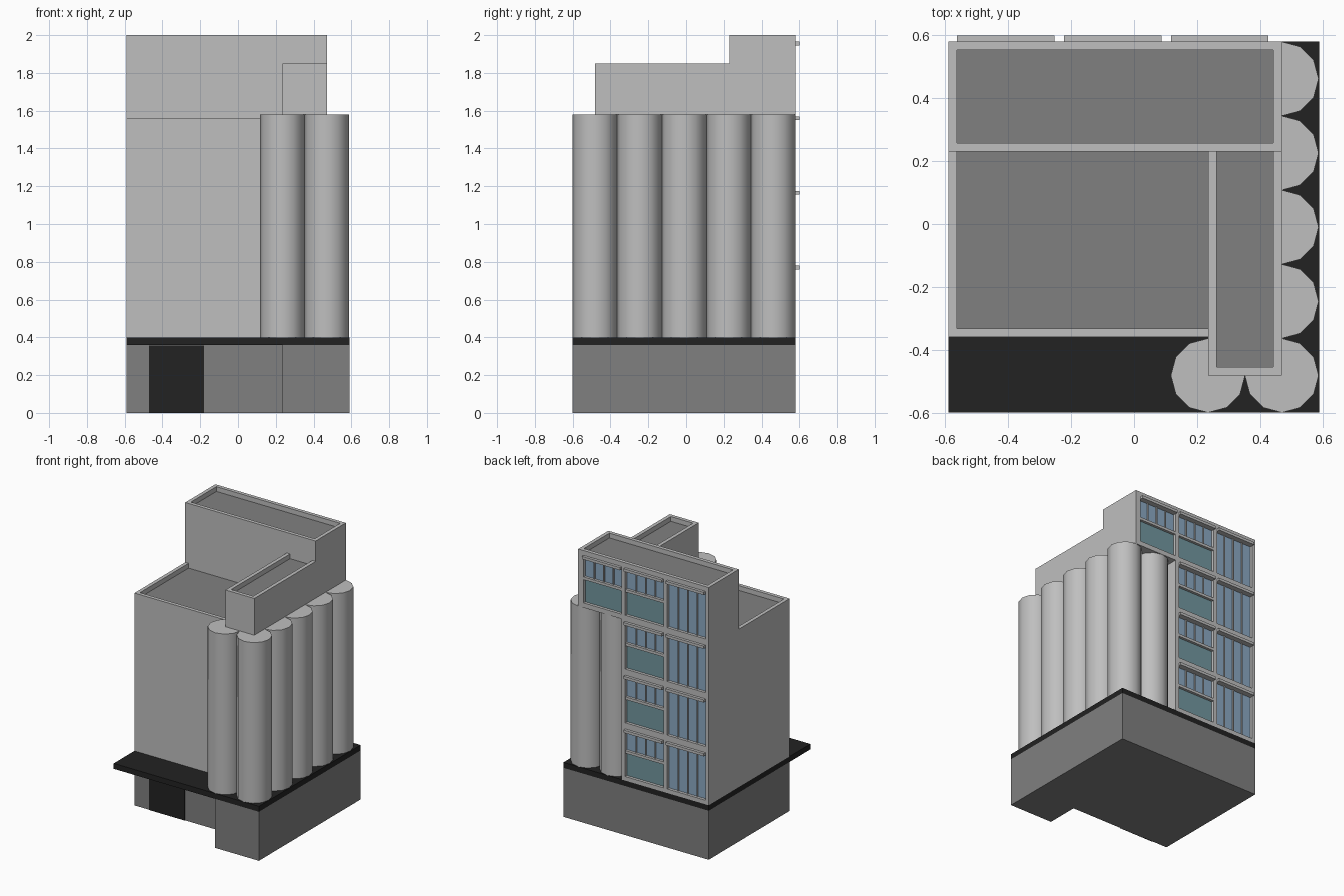
import bpy
from math import radians

if "Cube" in bpy.data.objects:
    bpy.data.objects.remove(bpy.data.objects["Cube"], do_unlink=True)


def material(name, r, g, b):
    m = bpy.data.materials.new(name)
    m.use_nodes = True
    m.diffuse_color = (r, g, b, 1)
    m.node_tree.nodes["Principled BSDF"].inputs["Base Color"].default_value = (r, g, b, 1)
    return m


LIGHT = material("light_concrete", 0.52, 0.52, 0.52)
GREY = material("mid_grey", 0.216, 0.216, 0.216)
BLACK = material("near_black", 0.016, 0.016, 0.016)
BLUE = material("blue_glass", 0.26, 0.40, 0.55)
TEAL = material("teal_panel", 0.17, 0.31, 0.35)


def box(name, x, y, z, mat, top=None):
    """Box from three (low, high) ranges, with an optional top colour."""
    bpy.ops.mesh.primitive_cube_add(size=1)
    o = bpy.context.object
    o.name = name
    for v in o.data.vertices:
        v.co = [lo + (c + 0.5) * (hi - lo) for c, (lo, hi) in zip(v.co, (x, y, z))]
    o.data.materials.append(mat)
    if top:
        o.data.materials.append(top)
        for f in o.data.polygons:
            f.material_index = int(f.normal.z > 0.5)
    return o


L, R, F, B = -0.59, 0.59, -0.6, 0.58      # footprint
MAIN_F, STEP, ARM_L, ARM_R = -0.36, 0.23, 0.235, 0.47
BACK = 0.555                              # glass plane
RIM, DEEP = 0.027, 0.035                  # parapet width and roof depth
WALL_R = 0.117                            # right end of lower rear wall
SLAB, MAIN_T, COL_T, ARM_T, TOP = 0.40, 1.56, 1.58, 1.85, 2.0

# Ground storey with a recessed entrance, and the dark slab over it
box("base_rear", (L, R), (MAIN_F, B), (0, 0.36), GREY)
box("base_front_corner", (ARM_L, R), (F, MAIN_F), (0, 0.36), GREY)
box("entrance", (-0.47, -0.18), (MAIN_F - 0.004, MAIN_F + 0.004), (0, 0.358), BLACK)
box("slab", (L, R), (F, B), (0.36, SLAB), BLACK)

# Main tower and hidden core behind the columns
box("main_tower", (L, ARM_L), (MAIN_F, STEP), (SLAB, MAIN_T - DEEP), LIGHT, GREY)
box("column_core", (ARM_L, 0.44), (MAIN_F, 0.34), (SLAB, COL_T), LIGHT)
box("main_parapet_front", (L, ARM_L), (MAIN_F, MAIN_F + RIM), (MAIN_T - DEEP, MAIN_T), LIGHT)
box("main_parapet_side", (L, L + RIM), (MAIN_F + RIM, STEP), (MAIN_T - DEEP, MAIN_T), LIGHT)

# Upper arm resting on the columns
ARM_F = -0.482
box("arm", (ARM_L, ARM_R), (ARM_F, STEP), (COL_T, ARM_T - DEEP), LIGHT, GREY)
box("arm_parapet_front", (ARM_L, ARM_R), (ARM_F, ARM_F + RIM), (ARM_T - DEEP, ARM_T), LIGHT)
for n, x in (("left", ARM_R - RIM), ("right", ARM_L)):
    box("arm_parapet_" + n, (x, x + RIM), (ARM_F + RIM, STEP), (ARM_T - DEEP, ARM_T), LIGHT)

# Tall rear block, overhanging on one side
box("rear_block_lower", (L, WALL_R), (STEP, BACK), (SLAB, COL_T), LIGHT)
box("rear_block_upper", (L, ARM_R), (STEP, BACK), (COL_T, TOP - DEEP), LIGHT, GREY)
for n, y in (("front", STEP), ("back", B - RIM)):
    box("rear_parapet_" + n, (L, ARM_R), (y, y + RIM), (TOP - DEEP, TOP), LIGHT)
for n, x in (("left", ARM_R - RIM), ("right", L)):
    box("rear_parapet_" + n, (x, x + RIM), (STEP + RIM, B - RIM), (TOP - DEEP, TOP), LIGHT)

# Round columns along the side, front corner and rear corner
PITCH = 0.236
spots = [(ARM_R, ARM_F + PITCH * i) for i in range(5)]
spots += [(ARM_L, ARM_F), (ARM_L, ARM_F + PITCH * 4)]
for x, y in spots:
    bpy.ops.mesh.primitive_cylinder_add(vertices=12, radius=PITCH / 2, depth=COL_T - SLAB,
                                        location=(x, y, (COL_T + SLAB) / 2))
    bpy.context.object.name = "round_column"
    bpy.context.object.data.materials.append(LIGHT)
    bpy.ops.object.shade_smooth_by_angle(angle=radians(40))

# Rear facade: piers, floor bands, then windows with hoods
WIDE, FLOOR = 0.31, 0.395
bays = [-0.563, -0.222, 0.117]
depth = (BACK, B)
box("pier_end", (L, bays[0]), depth, (SLAB, TOP - DEEP), LIGHT)
box("pier_middle", (bays[0] + WIDE, bays[1]), depth, (SLAB, TOP - DEEP), LIGHT)
box("pier_lower", (bays[1] + WIDE, WALL_R), depth, (SLAB, COL_T), LIGHT)
box("pier_upper", (bays[1] + WIDE, bays[2]), depth, (COL_T, TOP - DEEP), LIGHT)
box("pier_outer", (bays[2] + WIDE, ARM_R), depth, (COL_T, TOP - DEEP), LIGHT)

for level in range(4):
    low = SLAB + FLOOR * level + 0.03
    high = low + 0.335
    for bay, x in enumerate(bays):
        if bay == 2 and level < 3:
            continue
        span = (x, x + WIDE)
        bottom = COL_T if bay == 2 else low - 0.03
        box("floor_band", span, depth, (bottom, low), LIGHT)
        box("lintel", span, depth, (high, low + FLOOR - 0.03), LIGHT)
        box("window_hood", span, (BACK, 0.6), (high - 0.005, high + 0.015), LIGHT)
        sill = low
        if bay:
            sill = low + 0.18
            box("lower_panel", span, (BACK, BACK + 0.004), (low, sill), TEAL)
            box("transom", span, (BACK, B - 0.002), (sill - 0.01, sill + 0.01), LIGHT)
        box("window_glass", span, (BACK, BACK + 0.004), (sill, high), BLUE)
        for i in (1, 2, 3):
            c = x + WIDE * i / 4
            box("mullion", (c - 0.004, c + 0.004), (BACK, BACK + 0.012), (sill, high), LIGHT)
